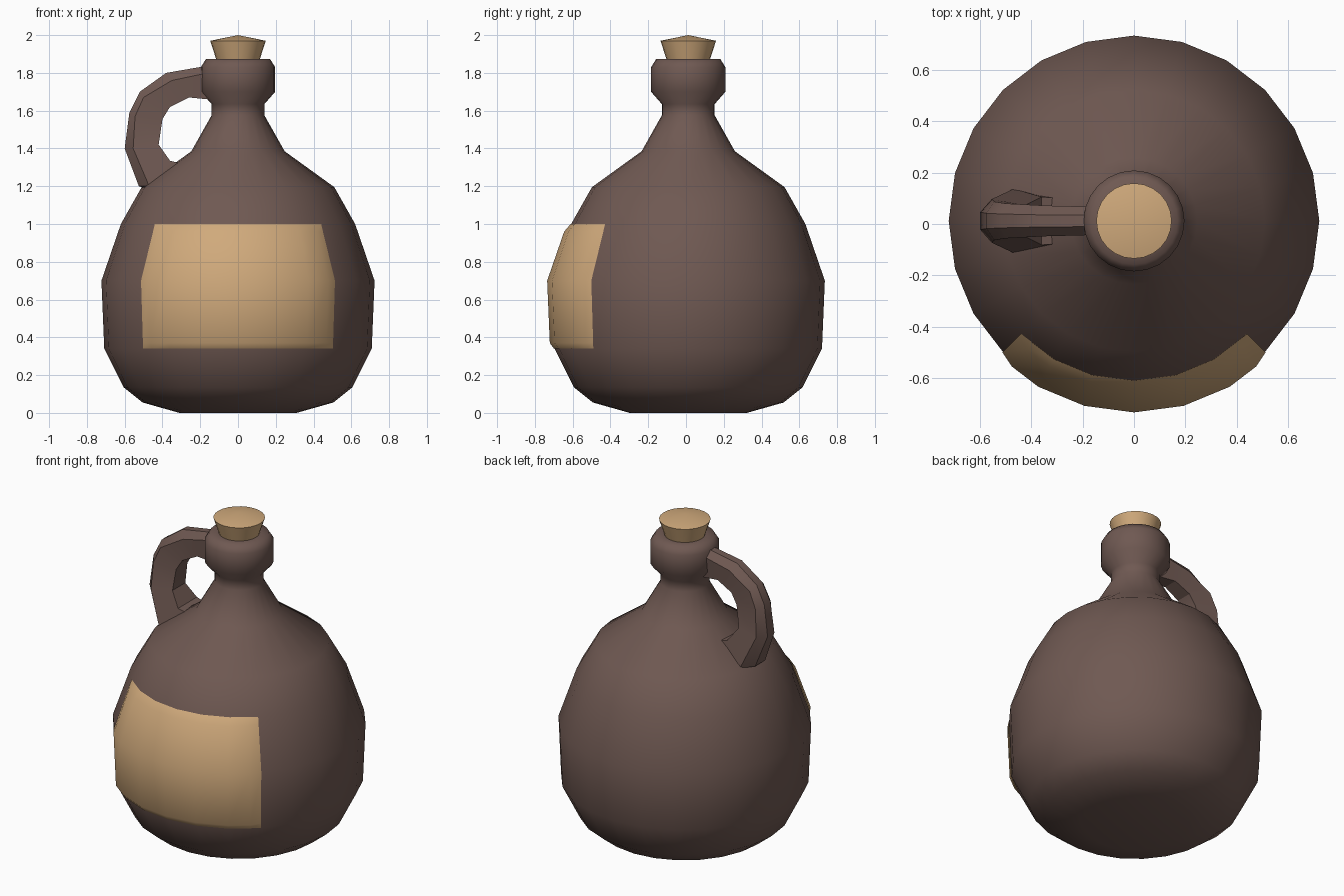
import bpy, bmesh
from math import sin, cos, radians, pi

if "Cube" in bpy.data.objects:
    bpy.data.objects.remove(bpy.data.objects["Cube"])

CY = 0.012  # axis of the jug; the label makes up the difference at the front


def material(name, rgb):
    m = bpy.data.materials.new(name)
    m.diffuse_color = (*rgb, 1)
    m.use_nodes = True
    m.node_tree.nodes["Principled BSDF"].inputs["Base Color"].default_value = m.diffuse_color
    return m


def finish(name, bm, mat, angle):
    bmesh.ops.recalc_face_normals(bm, faces=bm.faces)
    me = bpy.data.meshes.new(name)
    bm.to_mesh(me)
    bm.free()
    ob = bpy.data.objects.new(name, me)
    bpy.context.collection.objects.link(ob)
    me.materials.append(mat)
    bpy.ops.object.select_all(action='DESELECT')
    ob.select_set(True)
    bpy.context.view_layer.objects.active = ob
    bpy.ops.object.shade_smooth_by_angle(angle=radians(angle))
    return ob


def bridge(bm, rows, closed):
    # quads between neighbouring rows of vertices
    n = len(rows[0])
    for a, b in zip(rows, rows[1:]):
        for i in range(n if closed else n - 1):
            j = (i + 1) % n
            bm.faces.new((a[i], a[j], b[j], b[i]))


def lathe(name, profile, mat, angle, n=24, tip=None):
    bm = bmesh.new()
    rows = [[bm.verts.new((r * cos(2 * pi * i / n), CY + r * sin(2 * pi * i / n), z))
             for i in range(n)] for r, z in profile]
    bridge(bm, rows, True)
    bm.faces.new(rows[0])
    if tip is None:
        bm.faces.new(rows[-1])
    else:
        t = bm.verts.new((0, CY, tip))
        for i in range(n):
            bm.faces.new((rows[-1][i], rows[-1][(i + 1) % n], t))
    return finish(name, bm, mat, angle)


brown = material("brown_glaze", (0.16, 0.10, 0.085))
tan = material("tan", (0.63, 0.40, 0.20))

# Jug body with neck and collar
lathe("jug_body", [(0.31, 0), (0.505, 0.055), (0.605, 0.135), (0.708, 0.34), (0.723, 0.70),
                   (0.62, 1.0), (0.51, 1.195), (0.247, 1.385), (0.14, 1.575), (0.14, 1.635),
                   (0.197, 1.70), (0.197, 1.83), (0.17, 1.873), (0.11, 1.873)], brown, 60)

# Cork with a slightly peaked top
lathe("cork", [(0.105, 1.84), (0.147, 1.97)], tan, 35, tip=2.0)

# Label wrapped on the front, raised with a bevelled border
bm = bmesh.new()
angles = (-45, -40, -30, -15, 0, 15, 30, 40, 45)
levels = ((0.709, 0.34), (0.71, 0.37), (0.724, 0.70), (0.634, 0.96), (0.621, 1.0))
rows = []
for k, (r, z) in enumerate(levels):
    row = []
    for i, a in enumerate(angles):
        edge = k in (0, len(levels) - 1) or i in (0, len(angles) - 1)
        # the 40 degree column lies on the flat side of the body
        flat = cos(radians(7.5)) / cos(radians(2.5)) if abs(a) == 40 else 1
        rr = r * flat + (0.002 if edge else 0.023)
        row.append(bm.verts.new((rr * sin(radians(a)), CY - rr * cos(radians(a)), z)))
    rows.append(row)
bridge(bm, rows, False)
label = finish("label", bm, tan, 60)

# Handle: six-sided section swept from the collar to the shoulder
# each station: outer x,z / side x,z / inner x,z / half width
stations = [
    (-0.16, 1.838, -0.16, 1.80, -0.16, 1.66, 0.055),
    (-0.38, 1.80, -0.35, 1.76, -0.26, 1.67, 0.060),
    (-0.52, 1.70, -0.50, 1.67, -0.36, 1.62, 0.068),
    (-0.575, 1.59, -0.545, 1.57, -0.40, 1.555, 0.075),
    (-0.60, 1.40, -0.555, 1.40, -0.42, 1.42, 0.085),
    (-0.525, 1.20, -0.47, 1.20, -0.36, 1.335, 0.125),
    (-0.44, 1.17, -0.40, 1.16, -0.22, 1.30, 0.11),
]
bm = bmesh.new()
rows = []
for ox, oz, sx, sz, ix, iz, w in stations:
    section = [(ox, -0.4 * w, oz), (sx, -w, sz), (ix, -0.75 * w, iz),
               (ix, 0.75 * w, iz), (sx, w, sz), (ox, 0.4 * w, oz)]
    rows.append([bm.verts.new((x, CY + y, z)) for x, y, z in section])
bridge(bm, rows, True)
bm.faces.new(rows[0])
bm.faces.new(rows[-1])
finish("handle", bm, brown, 30)
